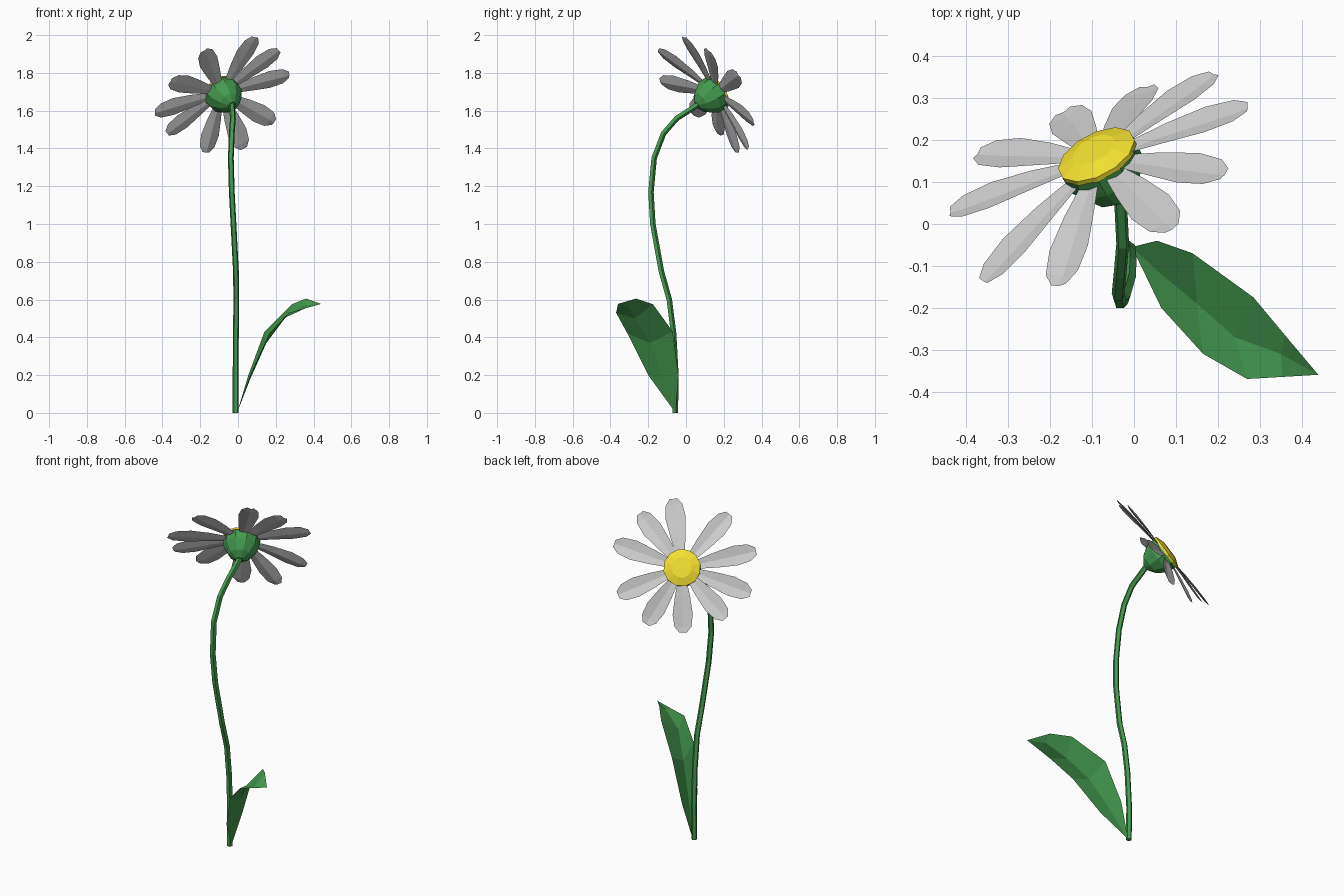
import bpy
from math import cos, sin, pi
from mathutils import Vector as V

if "Cube" in bpy.data.objects:
    bpy.data.objects.remove(bpy.data.objects["Cube"])


def material(name, rgb):
    m = bpy.data.materials.new(name)
    m.diffuse_color = (*rgb, 1)
    m.use_nodes = True
    m.node_tree.nodes["Principled BSDF"].inputs["Base Color"].default_value = m.diffuse_color
    return m


GREEN = material("green", (0.06, 0.33, 0.08))
YELLOW = material("yellow", (0.9, 0.75, 0.03))


def build(name, verts, faces, mat=None):
    me = bpy.data.meshes.new(name)
    me.from_pydata([tuple(v) for v in verts], [], faces)
    me.update()
    ob = bpy.data.objects.new(name, me)
    bpy.context.collection.objects.link(ob)
    if mat:
        me.materials.append(mat)
    return ob


def tube(rings, n):
    """Skin a list of rings (each n points) and cap both ends."""
    verts = [p for r in rings for p in r]
    faces = [(k * n + i, k * n + (i + 1) % n, (k + 1) * n + (i + 1) % n, (k + 1) * n + i)
             for k in range(len(rings) - 1) for i in range(n)]
    faces.append(tuple(reversed(range(n))))
    faces.append(tuple(range(len(verts) - n, len(verts))))
    return verts, faces


def ring(center, axis, r, n):
    a = axis.cross(V((1, 0, 0))).normalized()
    b = axis.cross(a)
    return [center + r * (cos(2 * pi * i / n) * a + sin(2 * pi * i / n) * b) for i in range(n)]


# Flower head frame: centre of the face and the direction it looks
HEAD = V((-0.09, 0.166, 1.70))
N = V((-0.41, 0.76, 0.505)).normalized()

# Stem: thin tube along an S-shaped path
path = [V(p) for p in [(-0.013, -0.058, 0), (-0.013, -0.055, 0.2), (-0.011, -0.067, 0.42),
                       (-0.009, -0.09, 0.6), (-0.011, -0.132, 0.75), (-0.024, -0.177, 1.0),
                       (-0.033, -0.187, 1.17), (-0.038, -0.17, 1.35), (-0.033, -0.12, 1.48),
                       (-0.027, -0.05, 1.56), (-0.033, 0.07, 1.637)]]
rings = []
for i, p in enumerate(path):
    d = (path[min(i + 1, len(path) - 1)] - path[max(i - 1, 0)]).normalized()
    if i == 0:
        d = V((0, 0, 1))
    rings.append(ring(p, d, 0.016, 5))
build("stem", *tube(rings, 5), GREEN)

# Calyx: rounded cup behind the face
cup = [(-0.142, 0.02), (-0.115, 0.06), (-0.06, 0.096), (-0.01, 0.098)]
build("calyx", *tube([ring(HEAD + N * h, N, r, 10) for h, r in cup], 10), GREEN)

# Disc: shallow yellow dome
dome = [(-0.012, 0.1), (0.0, 0.1), (0.016, 0.055)]
build("flower_disc", *tube([ring(HEAD + N * h, N, r, 12) for h, r in dome], 12), YELLOW)

# Petals: folded strips from under the disc to each tip
tips = [(0.27, 0.28, 1.79), (0.19, 0.36, 1.54), (0.03, 0.33, 1.40), (-0.17, 0.27, 1.38),
        (-0.375, 0.17, 1.48), (-0.44, 0.03, 1.59), (-0.36, -0.135, 1.755),
        (-0.18, -0.145, 1.92), (0.09, -0.01, 1.99), (0.215, 0.12, 1.92)]
outline = [(0.15, 0.02), (0.45, 0.041), (0.72, 0.054), (0.91, 0.045), (1.0, 0.02)]
for k, t in enumerate(tips):
    base = HEAD - N * 0.015
    along = V(t) - base
    side = N.cross(along).normalized()
    up = along.cross(side).normalized()
    verts, faces = [], []
    for s, w in outline:
        c = base + along * s + up * 0.03 * s * (1 - s)
        verts += [c - side * w, c - up * w * 0.2, c + side * w]
    for r in range(len(outline) - 1):
        for j in (0, 1):
            a = 3 * r + j
            faces.append((a, a + 3, a + 4, a + 1))
    build(f"petal_{k + 1}", verts, faces)

# Leaf: folded blade, rows of left edge, midrib, right edge
rows = [[(0.055, -0.04, 0.20), (0.065, -0.12, 0.18), (0.065, -0.20, 0.20)],
        [(0.14, -0.07, 0.43), (0.15, -0.19, 0.37), (0.165, -0.31, 0.42)],
        [(0.285, -0.175, 0.575), (0.24, -0.27, 0.50), (0.27, -0.37, 0.53)],
        [(0.36, -0.265, 0.605), (0.35, -0.31, 0.57), (0.355, -0.365, 0.553)]]
verts = [(-0.005, -0.055, 0.0)] + [p for r in rows for p in r] + [(0.44, -0.36, 0.577)]
faces = [(0, 2, 1), (0, 3, 2), (10, 11, 13), (11, 12, 13)]
for r in range(3):
    for j in (1, 2):
        a = 3 * r + j
        faces.append((a, a + 1, a + 4, a + 3))
build("leaf", verts, faces, GREEN)
